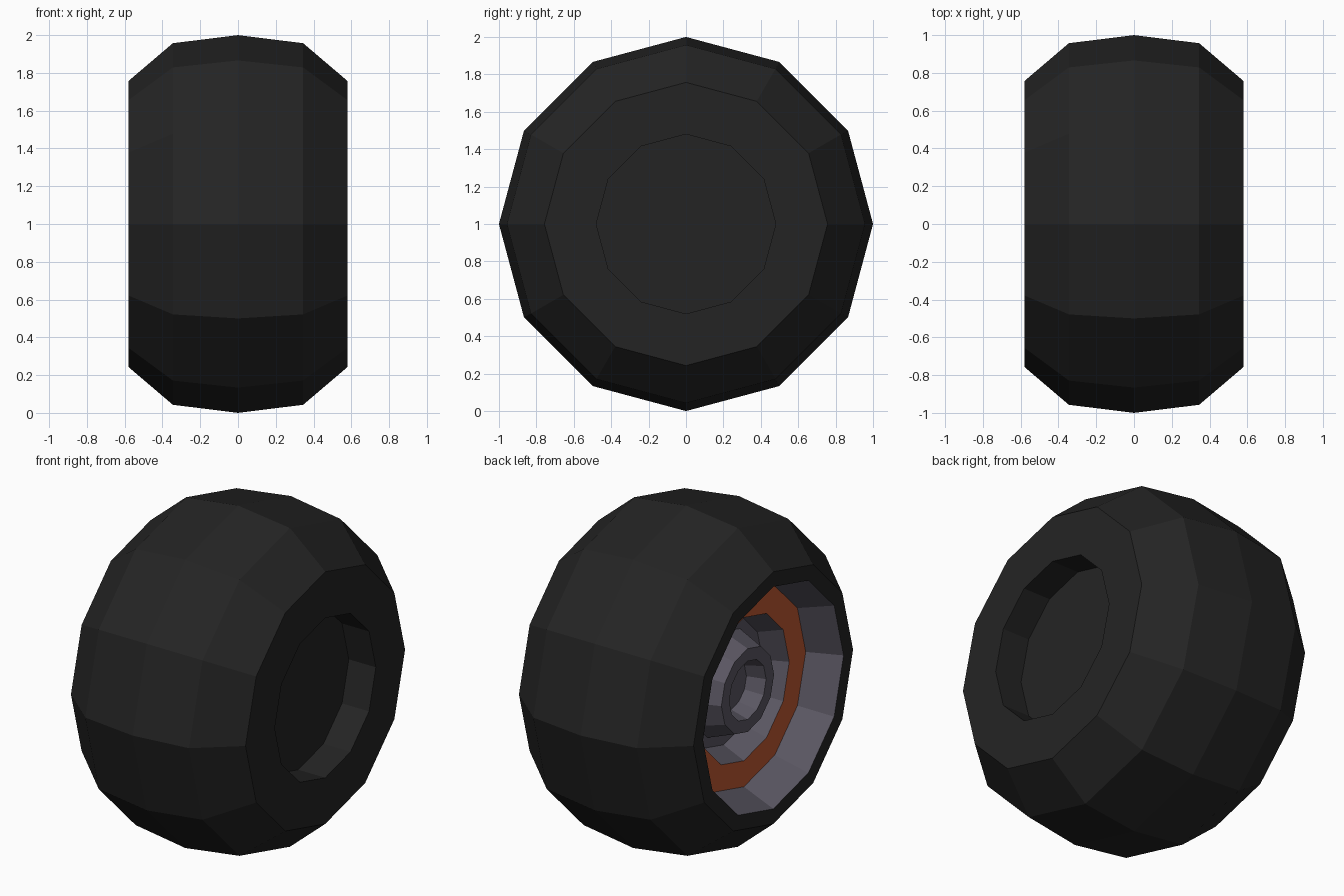
import bpy, bmesh, math

if "Cube" in bpy.data.objects:
    bpy.data.objects.remove(bpy.data.objects["Cube"])

SIDES = 12
CENTRE_Z = 1.0


def material(name, rgb):
    m = bpy.data.materials.new(name)
    m.diffuse_color = (*rgb, 1)
    m.use_nodes = True
    m.node_tree.nodes["Principled BSDF"].inputs["Base Color"].default_value = m.diffuse_color
    return m


rubber = material("black rubber", (0.0175, 0.0175, 0.0175))
metal = material("grey metal", (0.105, 0.096, 0.125))
orange = material("burnt orange", (0.52, 0.10, 0.032))


def lathe(name, profile, mat, cap_start=False, cap_end=False):
    """Spin (x, radius) points round the axle; order runs left to right over the outside."""
    bm = bmesh.new()
    rings = []
    for x, r in profile:
        ring = []
        for k in range(SIDES):
            a = 2 * math.pi * k / SIDES
            ring.append(bm.verts.new((x, r * math.sin(a), CENTRE_Z + r * math.cos(a))))
        rings.append(ring)
    for p, q in zip(rings, rings[1:]):
        for k in range(SIDES):
            n = (k + 1) % SIDES
            bm.faces.new((p[k], q[k], q[n], p[n]))
    if cap_start:
        bm.faces.new(rings[0])
    if cap_end:
        bm.faces.new(rings[-1][::-1])
    me = bpy.data.meshes.new(name)
    bm.to_mesh(me)
    bm.free()
    me.materials.append(mat)
    ob = bpy.data.objects.new(name, me)
    bpy.context.collection.objects.link(ob)
    return ob


# hub: hole floor, hole wall, end ring, outer cone, groove and its outer wall
lathe("hub", [(-0.30, 0.145), (-0.41, 0.175), (-0.41, 0.25), (-0.25, 0.31),
              (-0.25, 0.37), (-0.385, 0.43)], metal, cap_start=True)

# flat painted ring between hub and rim
lathe("wheel_ring", [(-0.385, 0.43), (-0.385, 0.586)], orange)

# sloping rim wall
lathe("rim_wall", [(-0.385, 0.586), (-0.58, 0.667)], metal)

# tyre with lip on the left and a shallow recess on the right
lathe("tyre", [(-0.58, 0.667), (-0.58, 0.757), (-0.345, 0.957), (0, 1.0),
               (0.345, 0.957), (0.58, 0.757), (0.58, 0.48), (0.40, 0.48)],
      rubber, cap_end=True)
